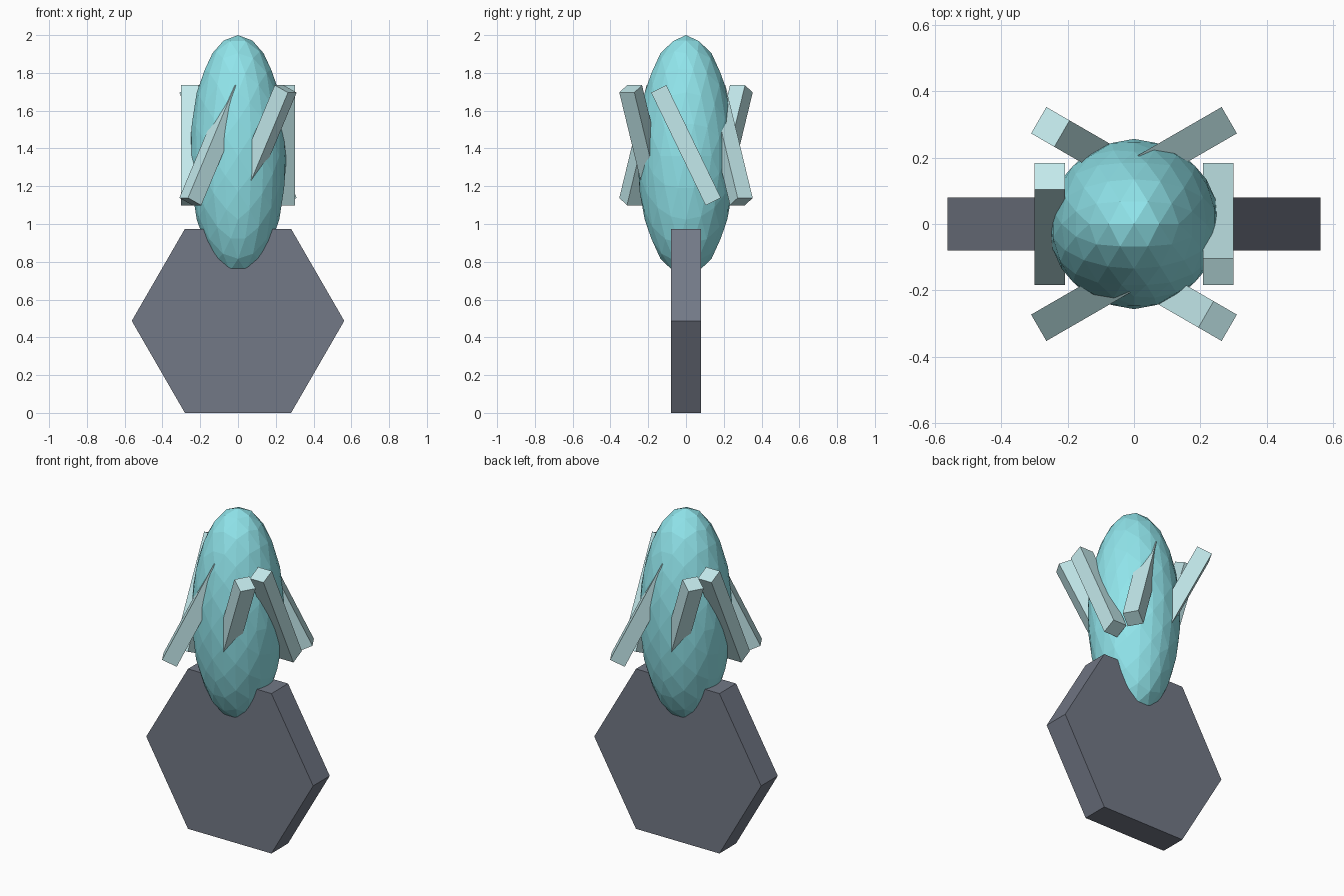
import bpy, bmesh
from math import radians, cos, sin, pi
from mathutils import Matrix

if "Cube" in bpy.data.objects:
    bpy.data.objects.remove(bpy.data.objects["Cube"])


def material(name, rgb):
    m = bpy.data.materials.new(name)
    m.diffuse_color = (*rgb, 1)
    m.use_nodes = True
    m.node_tree.nodes["Principled BSDF"].inputs["Base Color"].default_value = m.diffuse_color
    return m


def make(name, bm, mat):
    me = bpy.data.meshes.new(name)
    bm.to_mesh(me)
    bm.free()
    me.materials.append(mat)
    ob = bpy.data.objects.new(name, me)
    bpy.context.collection.objects.link(ob)
    return ob


slate = material("slate", (0.17, 0.19, 0.24))
ice = material("ice", (0.28, 0.78, 0.83))
pale = material("pale_ice", (0.55, 0.82, 0.84))

# Base: upright hexagonal plate with corners pointing left and right
R = 0.5625
bm = bmesh.new()
bmesh.ops.create_cone(bm, cap_ends=True, segments=6, radius1=R, radius2=R, depth=0.16,
                      matrix=Matrix.Rotation(radians(30), 4, 'Z'))
ang = max(bm.verts, key=lambda v: abs(v.co.x)).co.x
if abs(ang) < R - 0.01:  # make sure a corner lies on the x axis
    bm.transform(Matrix.Rotation(radians(30), 4, 'Z'))
bm.transform(Matrix.Translation((0, 0, R * cos(pi / 6))) @ Matrix.Rotation(pi / 2, 4, 'X'))
make("hexagon_base", bm, slate)

# Body: faceted tall ellipsoid, turned so an edge midpoint of the icosahedron is on top
bm = bmesh.new()
bmesh.ops.create_icosphere(bm, subdivisions=3, radius=1)
bm.transform(Matrix.Translation((0, 0, 1.36)) @ Matrix.Diagonal((0.257, 0.257, 0.64, 1))
             @ Matrix.Rotation(radians(-31.717), 4, 'Y'))
make("crystal_body", bm, ice)

# Slanted bars in a ring of six, each turned against its ring angle
for i in range(6):
    a = i * pi / 3
    bm = bmesh.new()
    bmesh.ops.create_cube(bm, size=1)
    bm.transform(Matrix.Translation((0.255 * cos(a), 0.255 * sin(a), 1.417))
                 @ Matrix.Rotation(-a, 4, 'Z') @ Matrix.Rotation(radians(25.8), 4, 'X')
                 @ Matrix.Diagonal((0.092, 0.09, 0.663, 1)))
    make(f"slanted_bar_{i + 1}", bm, pale)
